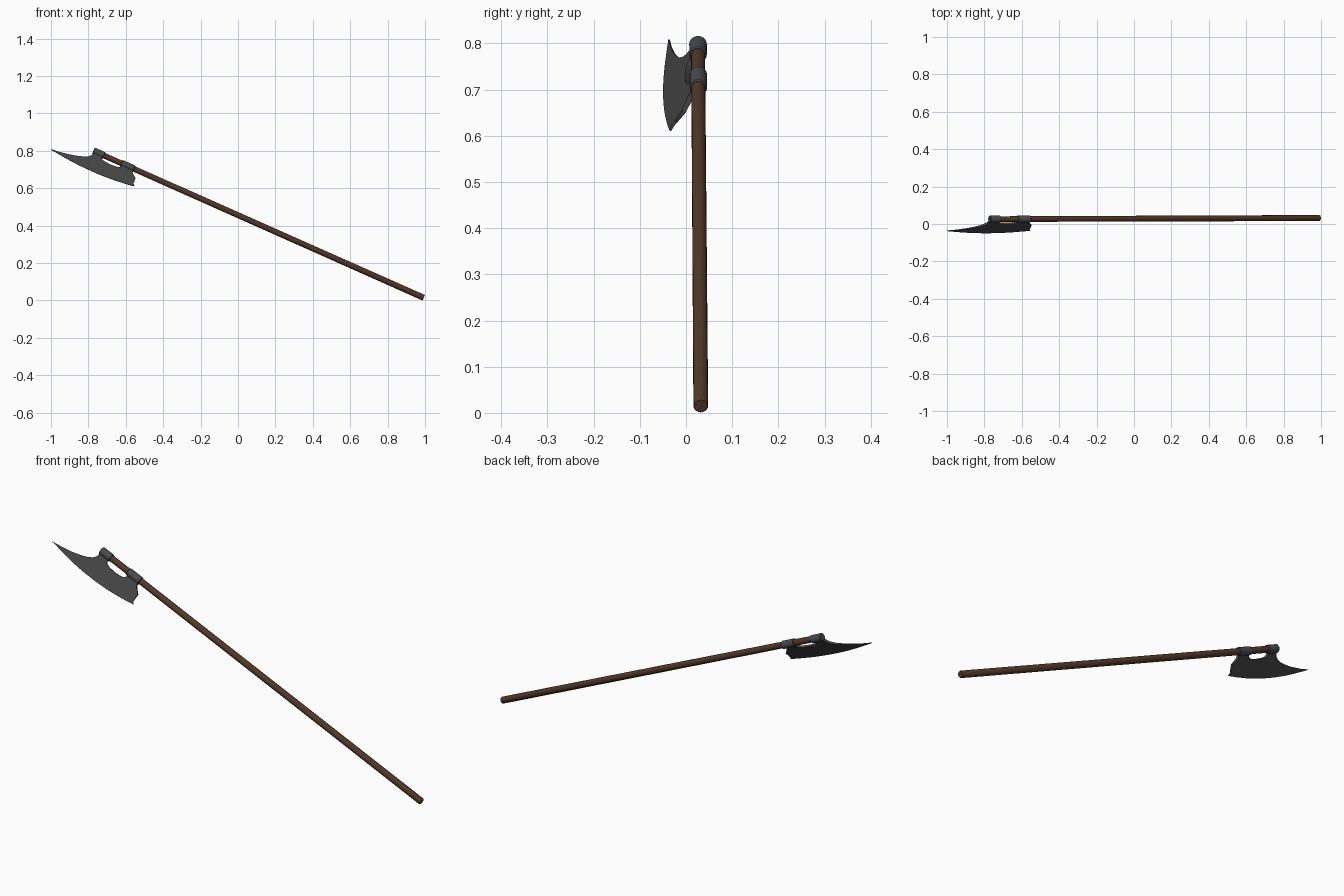
import bpy, bmesh, math
from mathutils import Matrix, Vector

if "Cube" in bpy.data.objects:
    bpy.data.objects.remove(bpy.data.objects["Cube"])

# Local frame: u along the shaft (head to butt), v out to the blade edge, n across it
head = Vector((-0.773, 0.026, 0.800))
butt = Vector((0.993, 0.032, 0.0146))
length = (butt - head).length
d = (butt - head).normalized()
lean = math.radians(36)
v = Vector((-0.407 * math.cos(lean), -math.sin(lean), -0.913 * math.cos(lean)))
v = (v - d * v.dot(d)).normalized()
n = d.cross(v)
frame = Matrix((d, v, n)).transposed().to_4x4()
frame.translation = head


def material(name, rgb):
    m = bpy.data.materials.new(name)
    m.diffuse_color = (*rgb, 1)
    m.use_nodes = True
    m.node_tree.nodes["Principled BSDF"].inputs["Base Color"].default_value = m.diffuse_color
    return m


wood = material("brown wood", (0.085, 0.040, 0.023))
iron = material("blade iron", (0.062, 0.062, 0.063))
steel = material("collar iron", (0.066, 0.070, 0.075))


def finish(bm, name, mat, angle=35):
    bmesh.ops.recalc_face_normals(bm, faces=bm.faces)
    bm.transform(frame)
    me = bpy.data.meshes.new(name)
    bm.to_mesh(me)
    bm.free()
    me.materials.append(mat)
    ob = bpy.data.objects.new(name, me)
    bpy.context.collection.objects.link(ob)
    bpy.ops.object.select_all(action='DESELECT')
    ob.select_set(True)
    bpy.context.view_layer.objects.active = ob
    bpy.ops.object.shade_smooth_by_angle(angle=math.radians(angle))
    return ob


def lathe(name, profile, mat, sides=20):
    """Turn (u, radius) points around the shaft axis and cap both ends."""
    bm = bmesh.new()
    rings = [[bm.verts.new((u, r * math.cos(2 * math.pi * i / sides),
                            r * math.sin(2 * math.pi * i / sides)))
              for i in range(sides)] for u, r in profile]
    for a, b in zip(rings, rings[1:]):
        for i in range(sides):
            j = (i + 1) % sides
            bm.faces.new((a[i], a[j], b[j], b[i]))
    bm.faces.new(rings[0])
    bm.faces.new(rings[-1])
    return finish(bm, name, mat)


# Shaft and the two collars
lathe("shaft", [(0.004, 0.015), (length - 0.003, 0.016), (length, 0.0145)], wood)
for name, a, b in (("top_collar", 0.0, 0.062), ("lower_collar", 0.163, 0.238)):
    lathe(name, [(a, 0.0165), (a + 0.003, 0.019), (b - 0.003, 0.019), (b, 0.0165)], steel)

# Blade: inner outline (point, top neck, opening, lower neck, heel) paired with the cutting edge
inner = [(-0.212, 0.105), (-0.165, 0.099), (-0.110, 0.088), (-0.065, 0.075),
         (-0.030, 0.061), (-0.010, 0.048), (0.000, 0.036), (0.004, 0.024), (0.005, 0.012),
         (0.052, 0.012), (0.054, 0.024), (0.062, 0.033), (0.080, 0.038), (0.112, 0.040),
         (0.145, 0.038), (0.163, 0.033), (0.171, 0.024), (0.173, 0.012),
         (0.232, 0.012), (0.236, 0.028), (0.250, 0.042), (0.265, 0.055),
         (0.266, 0.068), (0.261, 0.084), (0.276, 0.103)]


def edge(u):
    t = (u - 0.032) / 0.244
    return 0.128 - 0.024 * t * t


def half(v_pos):
    return 0.0006 + 0.0075 * max(0.0, 1 - v_pos / 0.128)


bm = bmesh.new()
columns = []
u_out = -0.212
for k, (u, w) in enumerate(inner):
    # keep the edge points moving steadily toward the heel
    u_out = max(u_out + 0.003, u) if 0 < k < len(inner) - 1 else u
    u_out = min(u_out, 0.276 - 0.003 * (len(inner) - 1 - k))
    out = (u_out, max(edge(u_out), w + 0.0005))
    mid = ((u + out[0]) / 2, (w + out[1]) / 2)
    columns.append([[bm.verts.new((p[0], p[1], s * half(p[1]))) for p in ((u, w), mid, out)]
                    for s in (-1, 1)])
for a, b in zip(columns, columns[1:]):
    for s in (0, 1):
        for i in (0, 1):
            bm.faces.new((a[s][i], a[s][i + 1], b[s][i + 1], b[s][i]))
    for i in (0, 2):
        bm.faces.new((a[0][i], a[1][i], b[1][i], b[0][i]))
for c in (columns[0], columns[-1]):
    for i in (0, 1):
        bm.faces.new((c[0][i], c[0][i + 1], c[1][i + 1], c[1][i]))
finish(bm, "axe_blade", iron, 30)
